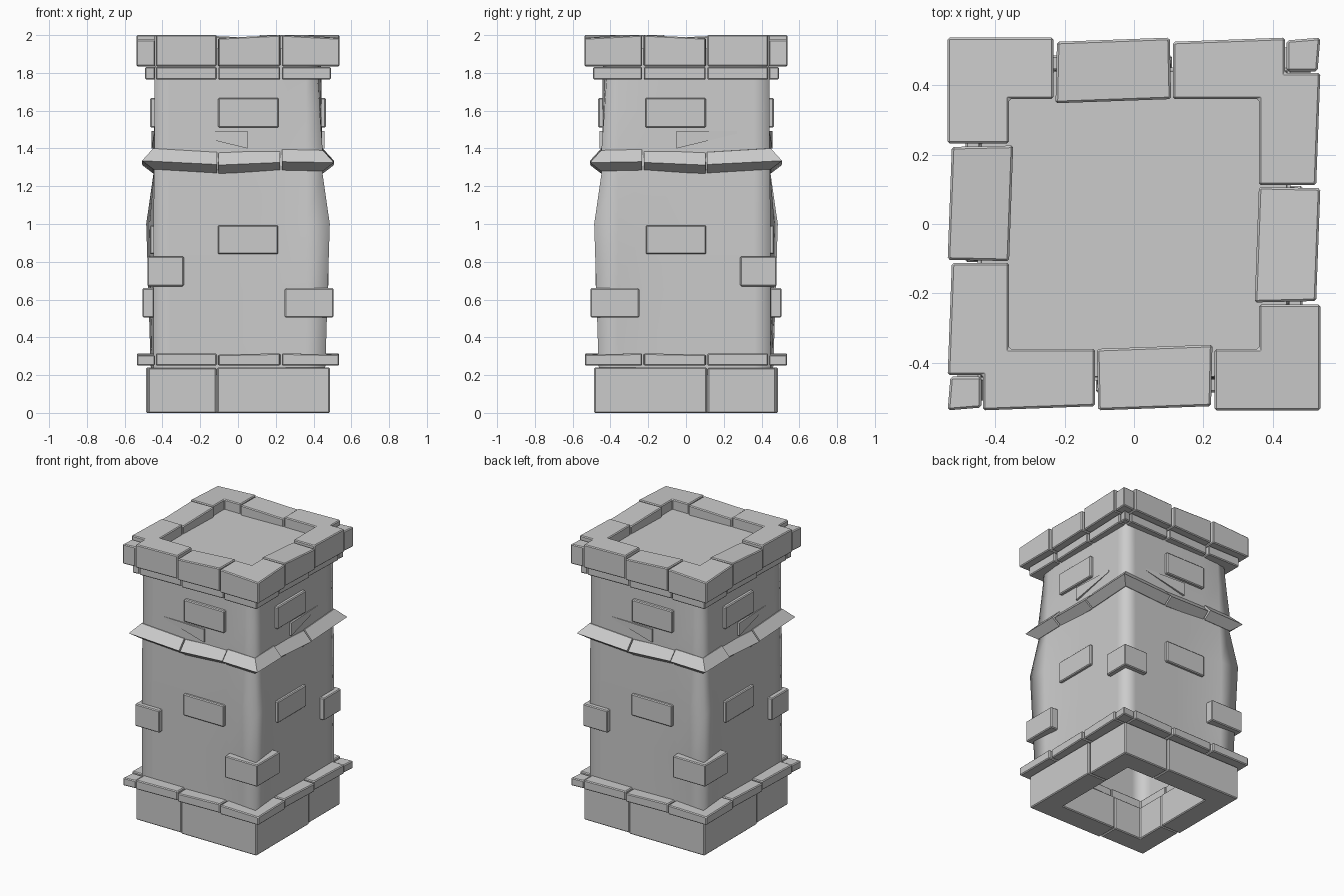
import bpy, bmesh

if "Cube" in bpy.data.objects:
    bpy.data.objects.remove(bpy.data.objects["Cube"])

# The tower is mirrored over the x = -y diagonal and turned half a circle
SAME = lambda x, y: (x, y)
FLIP = lambda x, y: (-y, -x)
TURN = lambda x, y: (-x, -y)
BOTH = lambda x, y: (y, x)
ALL, PAIR = (SAME, FLIP, TURN, BOTH), (SAME, TURN)


def loft(name, layers, copies, bevel=0.006, smooth=False, bottom=True):
    """Solid through stacked plan loops [(plan, z or list of z)], repeated around."""
    bm = bmesh.new()
    for f in copies:
        rings = []
        for plan, z in layers:
            zs = z if isinstance(z, (list, tuple)) else [z] * len(plan)
            rings.append([bm.verts.new((*f(x, y), h)) for (x, y), h in zip(plan, zs)])
        n = len(rings[0])
        for a, b in zip(rings, rings[1:]):
            for i in range(n):
                j = (i + 1) % n
                bm.faces.new((a[i], a[j], b[j], b[i])).smooth = smooth
        bm.faces.new(rings[-1])
        if bottom:
            bm.faces.new(rings[0][::-1])
    bmesh.ops.recalc_face_normals(bm, faces=bm.faces)
    me = bpy.data.meshes.new(name)
    bm.to_mesh(me)
    bm.free()
    ob = bpy.data.objects.new(name, me)
    bpy.context.collection.objects.link(ob)
    if bevel:
        m = ob.modifiers.new("worn_edges", 'BEVEL')
        m.width, m.segments, m.limit_method = bevel, 1, 'ANGLE'
    return ob


# Plan outlines of the stones in one course (o = outer, i = inner half width)
def near_corner(o, i, a=0.232):
    return [(a, -o), (o, -o), (o, -a), (i, -a), (i, -i), (a, -i)]


def middle(o, i, skew=0.012):
    return [(-0.103, -o), (0.222, -o + skew), (0.226, -i + skew), (-0.107, -i)]


def far_corner(o, i, a=-0.112):
    return [(a, -o), (-o, -o), (-o, a), (-i, a), (-i, -i), (a, -i)]


def notched_corner(o, i, a=-0.112, n=-0.435):
    return [(a, -o + .012), (n, -o), (n, n), (-o, n), (-o + .012, a),
            (-i, a), (-i, -i), (a, -i)]


def small_corner(o, i):
    return [(-o, -o), (-0.44, -o + .008), (-0.44, -0.44), (-o + .008, -0.44)]


def course(name, z0, z1, o, i, drop=0.0):
    low = z1 - drop
    loft(name + "_near_corner_stones",
         [(near_corner(o, i), z0), (near_corner(o, i), [z1, low, z1, z1, z1, z1])], PAIR)
    loft(name + "_middle_stones",
         [(middle(o, i), z0), (middle(o, i), [low, z1, z1, low])], ALL)
    loft(name + "_notched_corner_stones",
         [(notched_corner(o, i), z0), (notched_corner(o, i), z1)], PAIR)
    loft(name + "_small_corner_stones",
         [(small_corner(o, i), z0), (small_corner(o, i), z1 - 1.5 * drop)], PAIR)


# Body: hollow shaft whose front-right and back-left corners bulge
def body_loop(w, c):
    m = w + (c - w) * 0.55
    front = [(-w, -w), (-0.36, -w), (0.0, -w), (0.22, -w), (0.36, -m), (c, -c)]
    half = front + [FLIP(*p) for p in front[-2:0:-1]]
    return half + [TURN(*p) for p in half]


body = [(0.2, .447, .46), (0.32, .447, .465), (0.65, .447, .475), (1.0, .447, .486),
        (1.27, .445, .447), (1.4, .443, .447), (1.6, .442, .432), (1.93, .44, .41)]
loft("tower_body", [(body_loop(w, c), z) for z, w, c in body], [SAME],
     bevel=0, smooth=True, bottom=False)

# Base course: two large corner stones per diagonal
o, i = 0.486, 0.33
loft("base_near_corner_stones",
     [(near_corner(o, i, -0.11), 0), (near_corner(o, i, -0.11), 0.24)], PAIR)
o = 0.475
loft("base_far_corner_stones",
     [(far_corner(o, i, -0.115), 0), (far_corner(o, i, -0.115), 0.238)], PAIR)

# Flat trim above the base, under-rim trim, and top rim
course("base_trim", 0.25, 0.315, 0.535, 0.36, 0.006)
course("under_rim", 1.765, 1.832, 0.492, 0.36, 0.0)
course("top_rim", 1.835, 2.0, 0.537, 0.36, 0.016)

# Wedge-shaped belt around the shaft
for name, plan, copies, dz in (
        ("belt_near_corner_stones", near_corner, PAIR, (0, -.005, 0, 0, 0, 0)),
        ("belt_middle_stones", middle, ALL, (-.018, -.004, -.004, -.018)),
        ("belt_far_corner_stones", far_corner, PAIR, (-.015, .005, -.015, -.015, .005, -.015))):
    layers = [(plan(w, 0.38), [z + d for d in dz])
              for w, z in ((.449, 1.285), (.508, 1.33), (.449, 1.395))]
    loft(name, layers, copies, bevel=0)


# Raised stones on the wall faces
def wall_stone(name, x0, x1, z0, z1, depth):
    plan = [(x0, -depth), (x1, -depth), (x1, -0.42), (x0, -0.42)]
    loft(name, [(plan, z0), (plan, z1)], ALL)


wall_stone("upper_wall_stones", -0.105, 0.215, 1.51, 1.668, 0.465)
wall_stone("lower_wall_stones", -0.107, 0.213, 0.84, 0.993, 0.467)

# Nearly buried slanted stone below the upper wall stone
buried = [(-0.27, -0.444), (0.05, -0.458), (0.05, -0.42), (-0.27, -0.42)]
loft("buried_wall_stones", [(buried, [1.478, 1.4, 1.4, 1.478]), (buried, 1.492)], ALL, bevel=0)

# Stones wrapping the shaft corners
near = near_corner(0.505, 0.42, 0.247)
far = far_corner(0.48, 0.42, -0.287)
loft("low_corner_stones", [(near, 0.505), (near, 0.66)], PAIR)
loft("high_corner_stones", [(far, 0.67), (far, 0.828)], PAIR)
